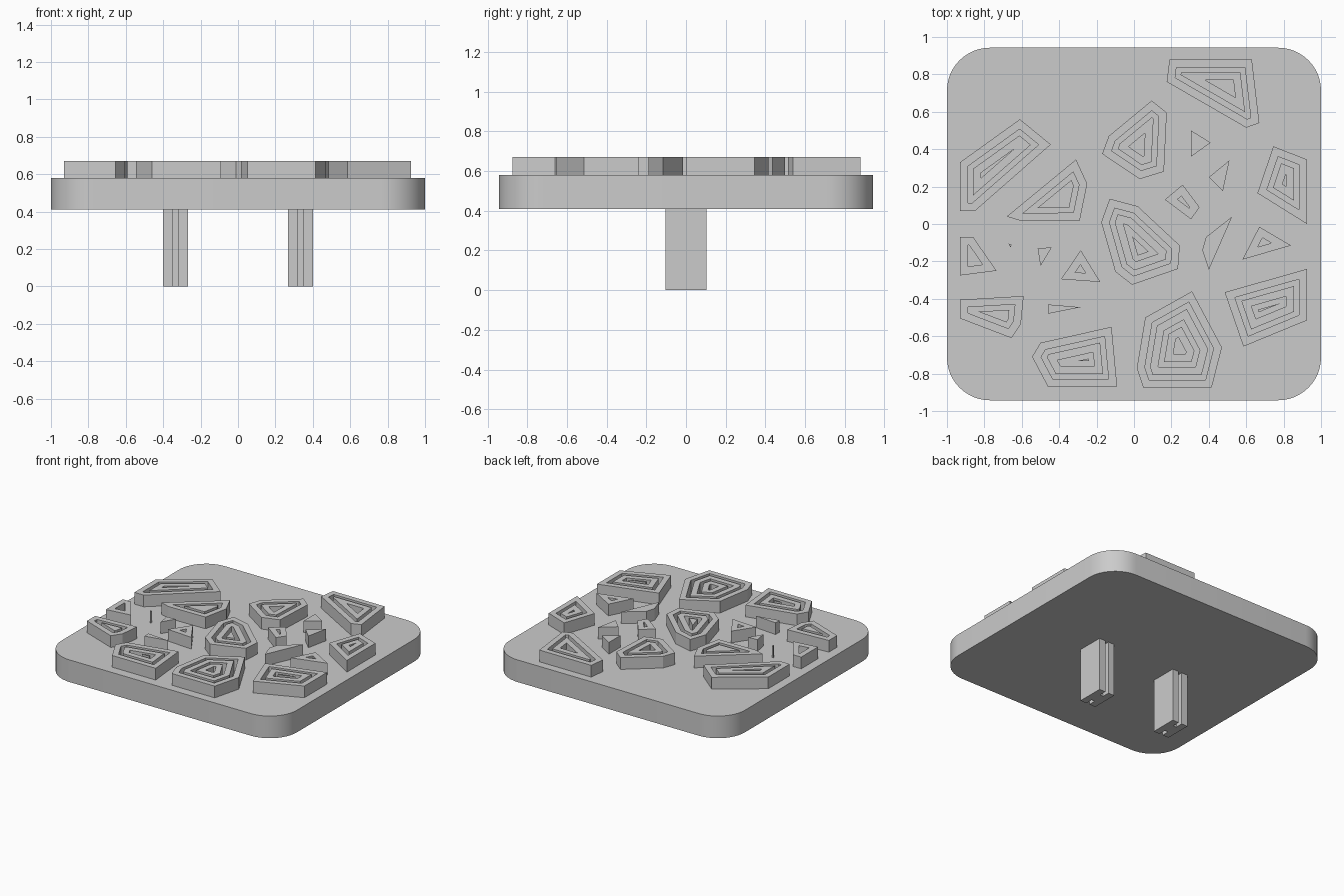
import bpy, bmesh
from mathutils import Vector

cube = bpy.data.objects.get("Cube")
if cube:
    bpy.data.objects.remove(cube, do_unlink=True)

grey = bpy.data.materials.new("plain_grey")
grey.use_nodes = True
grey.diffuse_color = (0.6, 0.6, 0.6, 1)
for node in grey.node_tree.nodes:
    if node.type == 'BSDF_PRINCIPLED':
        node.inputs["Base Color"].default_value = (0.6, 0.6, 0.6, 1)

TOP, UNDER, STONE_TOP = 0.58, 0.41, 0.67
RIDGE, GROOVE = 0.042, 0.027


def select(ob):
    bpy.ops.object.select_all(action='DESELECT')
    ob.select_set(True)
    bpy.context.view_layer.objects.active = ob


def prism(name, loops, z0, z1):
    """Extrude nested outlines; alternate loops become holes."""
    cu = bpy.data.curves.new(name, 'CURVE')
    cu.dimensions, cu.fill_mode = '2D', 'BOTH'
    cu.extrude = (z1 - z0) / 2
    for loop in loops:
        sp = cu.splines.new('POLY')
        sp.points.add(len(loop) - 1)
        for p, v in zip(sp.points, loop):
            p.co = (v[0], v[1], 0, 1)
        sp.use_cyclic_u = True
    cu.materials.append(grey)
    ob = bpy.data.objects.new(name, cu)
    bpy.context.collection.objects.link(ob)
    ob.location.z = (z0 + z1) / 2
    select(ob)
    bpy.ops.object.convert(target='MESH')
    ob = bpy.context.object
    ob.name = name
    bpy.ops.object.shade_flat()
    return ob


def area(poly):
    return sum(a.cross(b) for a, b in zip(poly, poly[1:] + poly[:1])) / 2


def inset(poly, d):
    """Shrink a convex anticlockwise outline by clipping with shifted edges."""
    out = poly[:]
    for a, b in zip(poly, poly[1:] + poly[:1]):
        e = (b - a).normalized()
        n = Vector((-e.y, e.x))
        dist = [(p - a).dot(n) - d for p in out]
        clipped = []
        for i, p in enumerate(out):
            j = (i + 1) % len(out)
            if dist[i] >= 0:
                clipped.append(p)
            if dist[i] * dist[j] < 0:
                clipped.append(p.lerp(out[j], dist[i] / (dist[i] - dist[j])))
        out = clipped
        if len(out) < 3:
            return []
    return out


def stone(name, pts):
    poly = [Vector(p) for p in pts]
    if area(poly) < 0:
        poly.reverse()
    loops, d = [poly], RIDGE
    while True:
        ring = inset(poly, d)
        if len(ring) < 3 or area(ring) < 0.0002:
            break
        loops.append(ring)
        d += GROOVE if len(loops) % 2 == 0 else RIDGE
    prism(name, loops, TOP, STONE_TOP)


# Rounded plate
bm = bmesh.new()
bmesh.ops.create_cube(bm, size=1)
for v in bm.verts:
    v.co = (v.co.x * 2, v.co.y * 1.885, UNDER if v.co.z < 0 else TOP)
upright = [e for e in bm.edges if abs(e.verts[0].co.z - e.verts[1].co.z) > 0.1]
bmesh.ops.bevel(bm, geom=upright, offset=0.23, segments=12, profile=0.5, affect='EDGES')
me = bpy.data.meshes.new("plate")
bm.to_mesh(me)
bm.free()
me.materials.append(grey)
plate = bpy.data.objects.new("plate", me)
bpy.context.collection.objects.link(plate)
select(plate)
bpy.ops.object.shade_smooth_by_angle()

# Large stones with concentric grooves
large = {
    "back_stone": [(.19, .88), (.63, .88), (.67, .54), (.6, .515), (.175, .76)],
    "back_right_stone": [(-.61, .56), (-.445, .425), (-.85, .07), (-.93, .07), (-.93, .33)],
    "back_middle_stone": [(.095, .66), (.175, .595), (.16, .28), (.03, .24), (-.17, .375), (-.135, .47)],
    "right_stone": [(-.31, .345), (-.25, .215), (-.29, .02), (-.6, .015), (-.68, .04)],
    "left_stone": [(.745, .415), (.925, .345), (.925, 0), (.66, .165)],
    "centre_stone": [(-.13, .135), (.02, .095), (.245, -.115), (.235, -.24), (-.01, -.325), (-.1, -.255), (-.175, .01)],
    "front_stone": [(.31, -.36), (.47, -.66), (.415, -.875), (.05, -.875), (.015, -.77), (.06, -.5)],
    "front_left_stone": [(.925, -.24), (.925, -.515), (.585, -.655), (.485, -.365)],
    "front_right_stone": [(-.12, -.55), (-.09, -.87), (-.46, -.87), (-.545, -.71), (-.5, -.635)],
    "right_edge_stone": [(-.59, -.385), (-.605, -.535), (-.655, -.61), (-.93, -.505), (-.93, -.405)],
}
for name, pts in large.items():
    stone(name, pts)

# Small chips between the stones
chips = [
    [(-.93, -.07), (-.86, -.07), (-.735, -.25), (-.93, -.275)],
    [(-.515, -.13), (-.44, -.125), (-.5, -.225)],
    [(-.285, -.14), (-.18, -.31), (-.39, -.295)],
    [(-.46, -.43), (-.285, -.445), (-.46, -.48)],
    [(.305, .5), (.41, .435), (.305, .36)],
    [(.51, .34), (.475, .175), (.4, .25)],
    [(.26, .21), (.35, .09), (.305, .025), (.165, .13)],
    [(.525, .04), (.4, -.245), (.365, -.14), (.385, -.07)],
    [(.67, -.015), (.84, -.115), (.58, -.19)],
    [(-.67, -.105), (-.655, -.11), (-.66, -.125)],
]
for i, pts in enumerate(chips):
    stone(f"chip_{i + 1}", pts)

# Two legs with an H-shaped section
quarter = [(.067, .103), (.014, .103), (.014, .045)]
section = (quarter + [(x, -y) for x, y in reversed(quarter)])
section = section[:3] + [(-x, y) for x, y in reversed(quarter)] \
    + [(-x, -y) for x, y in quarter] + section[3:]
for side, name in ((1, "left_leg"), (-1, "right_leg")):
    prism(name, [[(x + side * .333, y) for x, y in section]], 0, UNDER)
